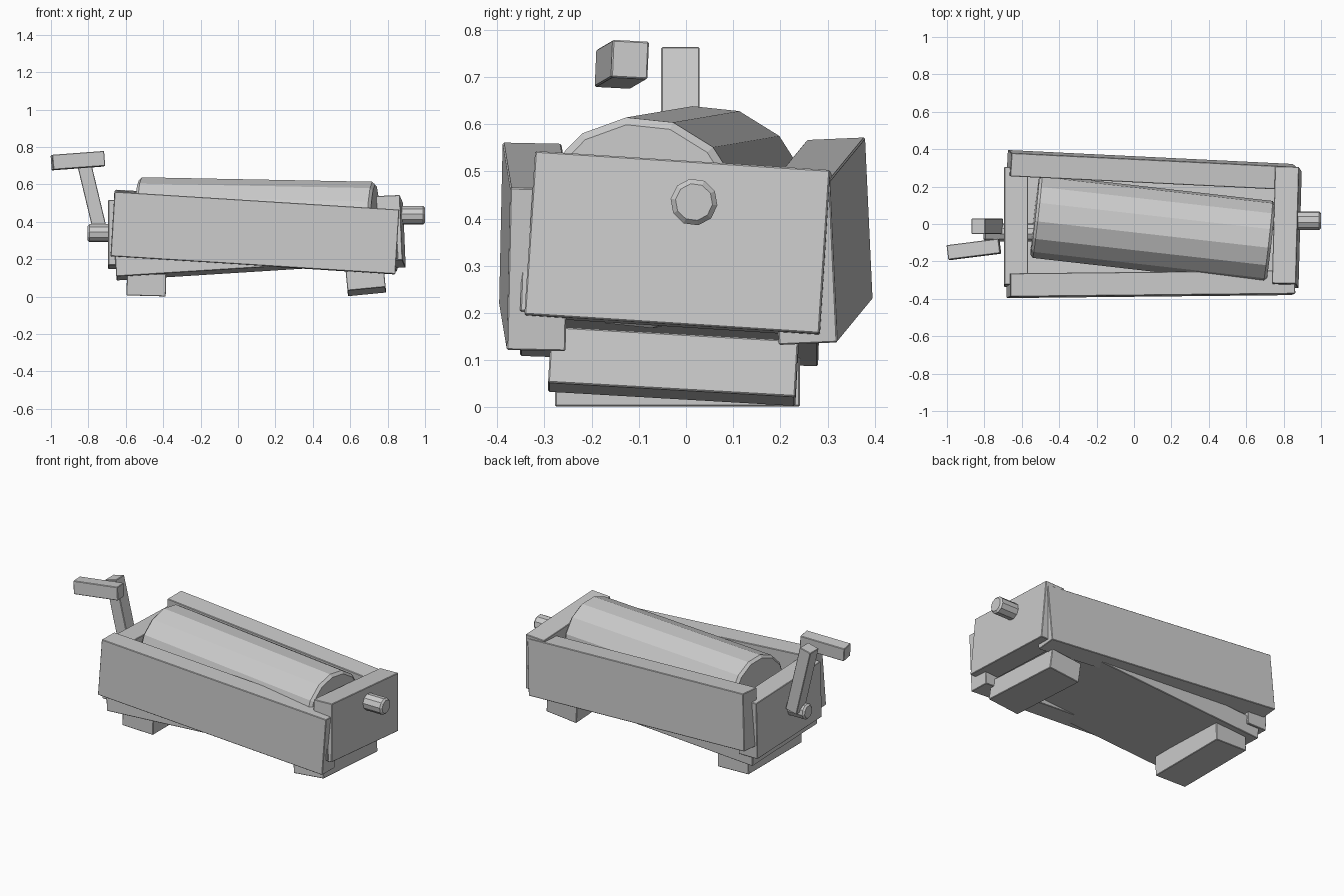
import bpy
from math import radians, pi

if "Cube" in bpy.data.objects:
    bpy.data.objects.remove(bpy.data.objects["Cube"], do_unlink=True)

GREY = (0.6, 0.6, 0.6, 1)
mat = bpy.data.materials.new("plain_grey")
mat.use_nodes = True
mat.diffuse_color = GREY
bsdf = next(n for n in mat.node_tree.nodes if n.type == 'BSDF_PRINCIPLED')
bsdf.inputs["Base Color"].default_value = GREY


def finish(obj, name, rot, bevel):
    obj.name = obj.data.name = name
    obj.rotation_euler = [radians(a) for a in rot]
    obj.data.materials.append(mat)
    mod = obj.modifiers.new("soft_edge", 'BEVEL')
    mod.width = bevel
    mod.segments = 1
    mod.limit_method = 'ANGLE'
    mod.angle_limit = radians(50)
    return obj


def block(name, centre, size, rot=(0, 0, 0)):
    """Board of a given size, knocked slightly askew by rot in degrees."""
    bpy.ops.mesh.primitive_cube_add(size=1, location=centre)
    obj = bpy.context.object
    for v in obj.data.vertices:
        v.co = [c * s for c, s in zip(v.co, size)]
    return finish(obj, name, rot, 0.003)


def rod(name, centre, radius, length, sides, rot=(0, 0, 0), spin=0, bevel=0.01):
    """Faceted cylinder lying along x; spin turns its facets."""
    bpy.ops.mesh.primitive_cylinder_add(vertices=sides, radius=radius,
                                        depth=length, location=centre)
    obj = bpy.context.object
    for v in obj.data.vertices:
        v.co = (v.co.z, v.co.x, v.co.y)
    return finish(obj, name, (rot[0] + spin, rot[1], rot[2]), bevel)


# Trough walls
block("front_board", (0.09, -0.322, 0.34), (1.525, 0.125, 0.345), (-1.2, 3.6, 0.6))
block("back_board", (0.095, 0.288, 0.352), (1.53, 0.125, 0.345), (2.5, 3.4, -2.8))
block("right_end_board", (-0.63, -0.015, 0.332), (0.128, 0.63, 0.348), (-2, 0, 0))
block("left_end_board", (0.817, -0.017, 0.347), (0.128, 0.627, 0.348), (-3.7, -2.5, -1.4))

# Floor and feet
block("floor_board", (0.1, -0.034, 0.2), (1.51, 0.632, 0.11), (-2, -3.6, 0))
block("right_foot", (-0.49, -0.018, 0.064), (0.21, 0.52, 0.12), (0, 1.5, 0))
block("left_foot", (0.683, -0.027, 0.087), (0.205, 0.525, 0.12), (-3.3, -5.5, 0))

# Roller and its axle stubs
rod("roller", (0.1, -0.029, 0.403), 0.225, 1.27, 14, (0, 1.1, -6.5),
    spin=6.9, bevel=0.015)
rod("left_axle", (0.84, 0.017, 0.435), 0.05, 0.32, 10, spin=10)
rod("right_axle", (-0.65, -0.045, 0.34), 0.048, 0.31, 10, spin=10)

# Crank
block("crank_arm", (-0.785, -0.012, 0.553), (0.075, 0.082, 0.416), (0, -13.5, 0))
block("crank_handle", (-0.856, -0.136, 0.727), (0.28, 0.078, 0.08), (-3, -4.2, 7.2))
